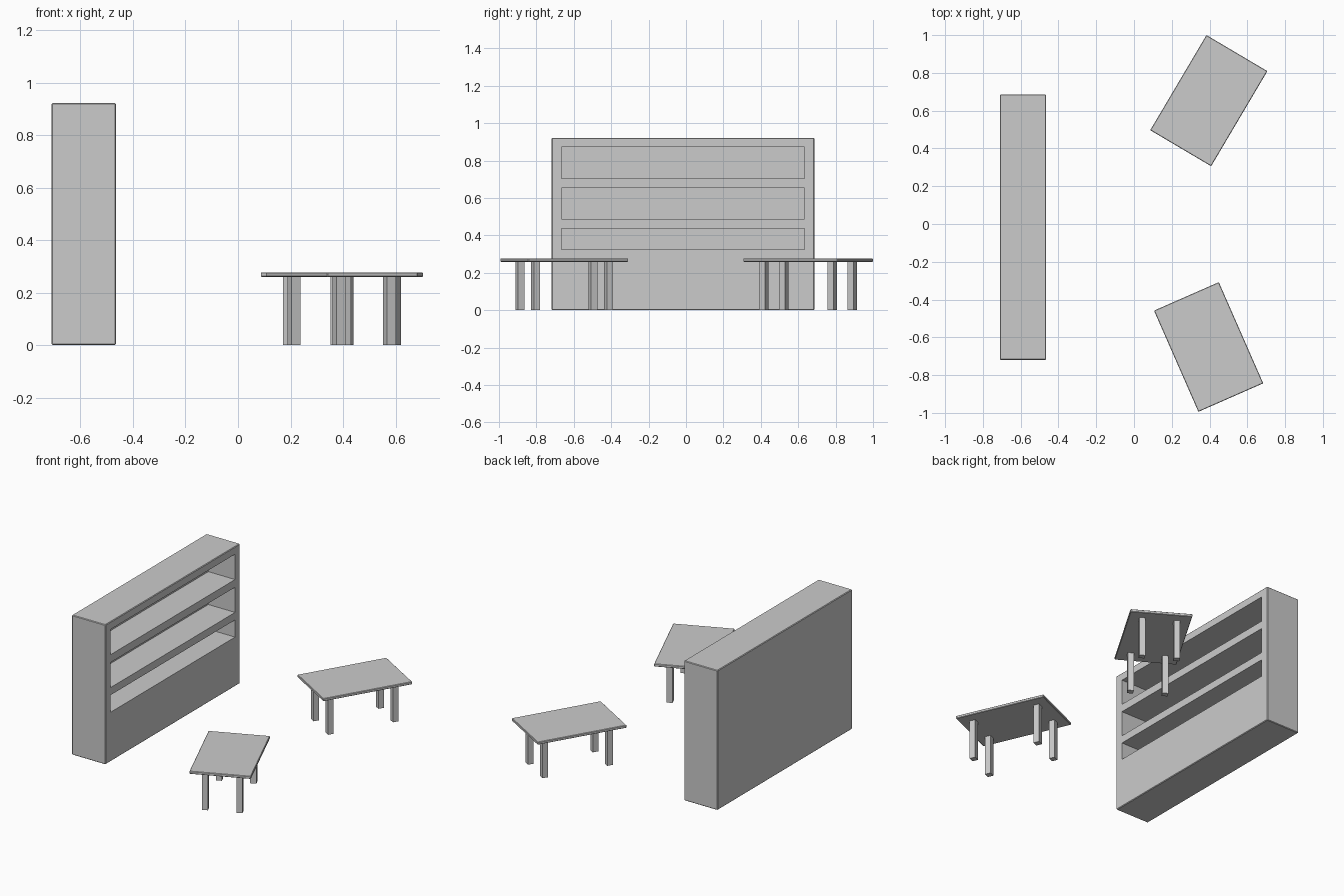
import bpy
from math import radians, cos, sin

if "Cube" in bpy.data.objects:
    bpy.data.objects.remove(bpy.data.objects["Cube"])


def box(name, size, loc, rot=0.0, bevel=0.0):
    """Axis-aligned box turned about z, with an optional thin chamfer."""
    bpy.ops.mesh.primitive_cube_add(size=1, location=loc, rotation=(0, 0, rot))
    ob = bpy.context.object
    ob.name = name
    ob.scale = size
    bpy.ops.object.transform_apply(location=False, rotation=False, scale=True)
    if bevel:
        mod = ob.modifiers.new("chamfer", 'BEVEL')
        mod.width = bevel
        mod.segments = 1
    return ob


# Bookcase body
X0, X1 = -0.71, -0.465
case = box("bookcase", (X1 - X0, 1.405, 0.922),
           ((X0 + X1) / 2, -0.0165, 0.461), bevel=0.004)

# Three shelf recesses cut into the +x face
DEPTH = 0.195
for i, (z0, z1) in enumerate([(0.325, 0.438), (0.488, 0.654), (0.705, 0.872)]):
    cutter = box(f"shelf_cutter_{i + 1}", (DEPTH + 0.1, 1.30, z1 - z0),
                 (X1 - DEPTH / 2 + 0.05, -0.0165, (z0 + z1) / 2))
    cutter.hide_render = True
    cutter.hide_viewport = True
    cutter.display_type = 'WIRE'
    mod = case.modifiers.new(f"recess_{i + 1}", 'BOOLEAN')
    mod.operation = 'DIFFERENCE'
    mod.solver = 'EXACT'
    mod.object = cutter


def table(name, cx, cy, angle):
    """Low table: thin top and four square legs, long side along the angle."""
    c, s = cos(angle), sin(angle)
    box(f"{name}_top", (0.585, 0.375, 0.018), (cx, cy, 0.268), angle, 0.003)
    for i, (sa, sb) in enumerate([(1, 1), (1, -1), (-1, 1), (-1, -1)]):
        a, b = sa * 0.213, sb * 0.105
        box(f"{name}_leg_{i + 1}", (0.037, 0.037, 0.262),
            (cx + a * c - b * s, cy + a * s + b * c, 0.131), angle)


# Two tables, turned toward each other
table("back_table", 0.396, 0.653, radians(59.4))
table("front_table", 0.395, -0.651, radians(-66.3))
